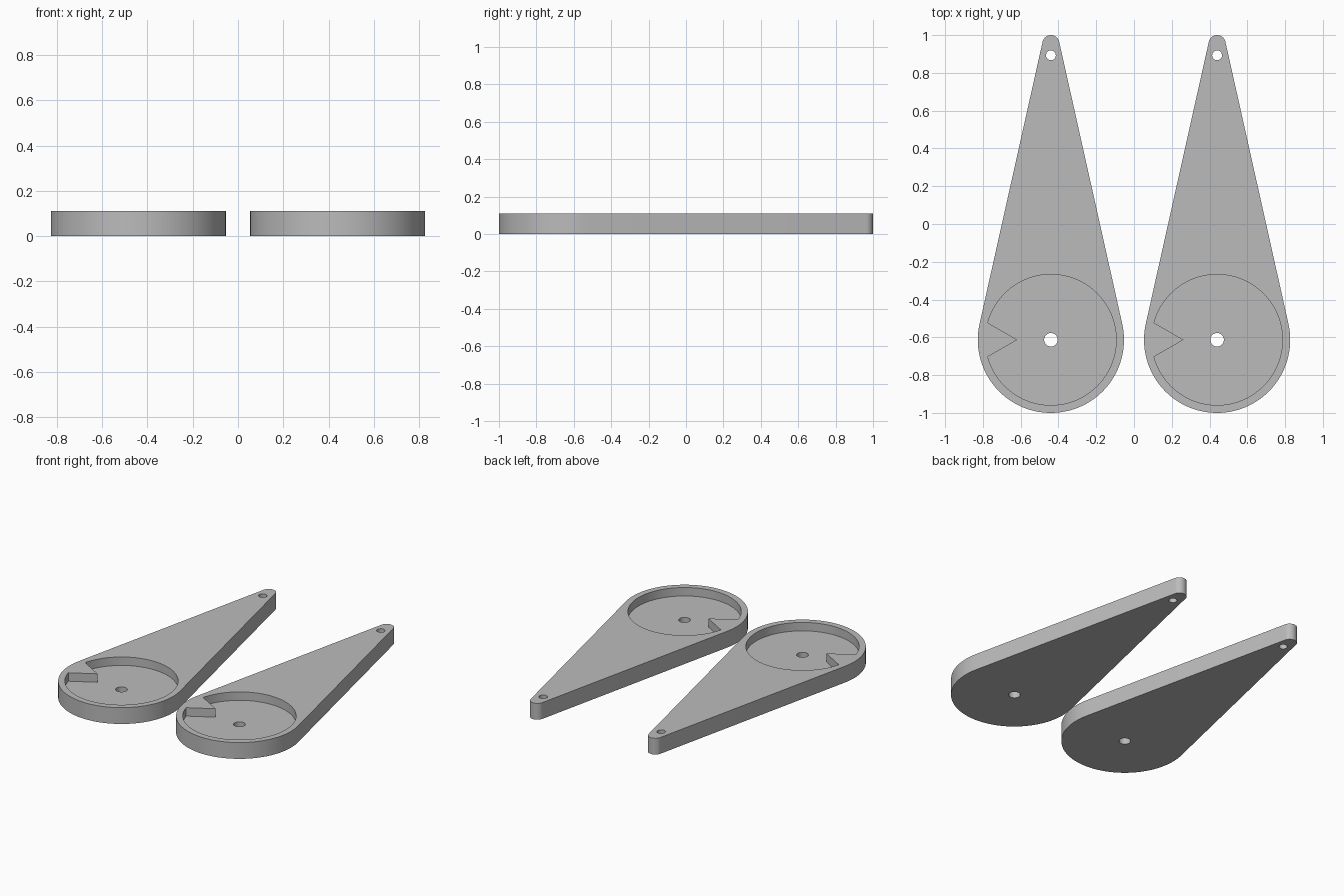
import bpy, bmesh, math

cube = bpy.data.objects.get("Cube")
if cube:
    bpy.data.objects.remove(cube)

HEIGHT, FLOOR = 0.11, 0.053
BIG_Y, BIG_R = -0.613, 0.387
TIP_Y, TIP_R = 0.955, 0.045
POCKET_R = 0.346

grey = bpy.data.materials.new("grey plastic")
grey.use_nodes = True
colour = (0.5, 0.5, 0.5, 1)
grey.diffuse_color = colour
grey.node_tree.nodes["Principled BSDF"].inputs["Base Color"].default_value = colour


def arc(cy, r, start, end, n):
    """Points on an arc centred on (0, cy), both ends included."""
    angles = [start + (end - start) * i / n for i in range(n + 1)]
    return [(r * math.cos(a), cy + r * math.sin(a)) for a in angles]


def circle(cy, r, n):
    return arc(cy, r, 0, math.tau, n)[:-1]


# Profiles: teardrop outline, notched round pocket and two holes
tilt = math.asin((BIG_R - TIP_R) / (TIP_Y - BIG_Y))
outline = (arc(TIP_Y, TIP_R, tilt, math.pi - tilt, 24)
           + arc(BIG_Y, BIG_R, math.pi - tilt, math.tau + tilt, 72))
notch = math.asin(0.09 / POCKET_R)
pocket = arc(BIG_Y, POCKET_R, math.pi + notch, 3 * math.pi - notch, 80)
pocket.append((-0.178, BIG_Y))
tip_hole = circle(0.893, 0.026, 32)
centre_hole = circle(BIG_Y, 0.036, 32)

bm = bmesh.new()


def ring(points, z):
    verts = [bm.verts.new((x, y, z)) for x, y in points]
    return [bm.edges.new((v, verts[i - 1])) for i, v in enumerate(verts)]


def wall(points, low, high):
    """Vertical wall following a closed profile; returns its two rims."""
    bottom, top = ring(points, low), ring(points, high)
    bmesh.ops.bridge_loops(bm, edges=bottom + top)
    return bottom, top


def cap(*rims):
    bmesh.ops.triangle_fill(bm, edges=sum(rims, []), use_beauty=False)


# Walls, then the underside, top and pocket floor between their rims
outer_low, outer_top = wall(outline, 0, HEIGHT)
tip_low, tip_top = wall(tip_hole, 0, HEIGHT)
centre_low, centre_top = wall(centre_hole, 0, FLOOR)
pocket_low, pocket_top = wall(pocket, FLOOR, HEIGHT)
cap(outer_low, tip_low, centre_low)
cap(outer_top, tip_top, pocket_top)
cap(pocket_low, centre_top)
bmesh.ops.recalc_face_normals(bm, faces=bm.faces)

mesh = bpy.data.meshes.new("teardrop_arm")
bm.to_mesh(mesh)
bm.free()
mesh.materials.append(grey)

# Two identical arms side by side
bpy.ops.object.select_all(action="DESELECT")
for name, x in (("right_arm", -0.44), ("left_arm", 0.44)):
    arm = bpy.data.objects.new(name, mesh)
    arm.location.x = x
    bpy.context.collection.objects.link(arm)
arm.select_set(True)
bpy.context.view_layer.objects.active = arm
bpy.ops.object.shade_smooth_by_angle(angle=math.radians(30))
